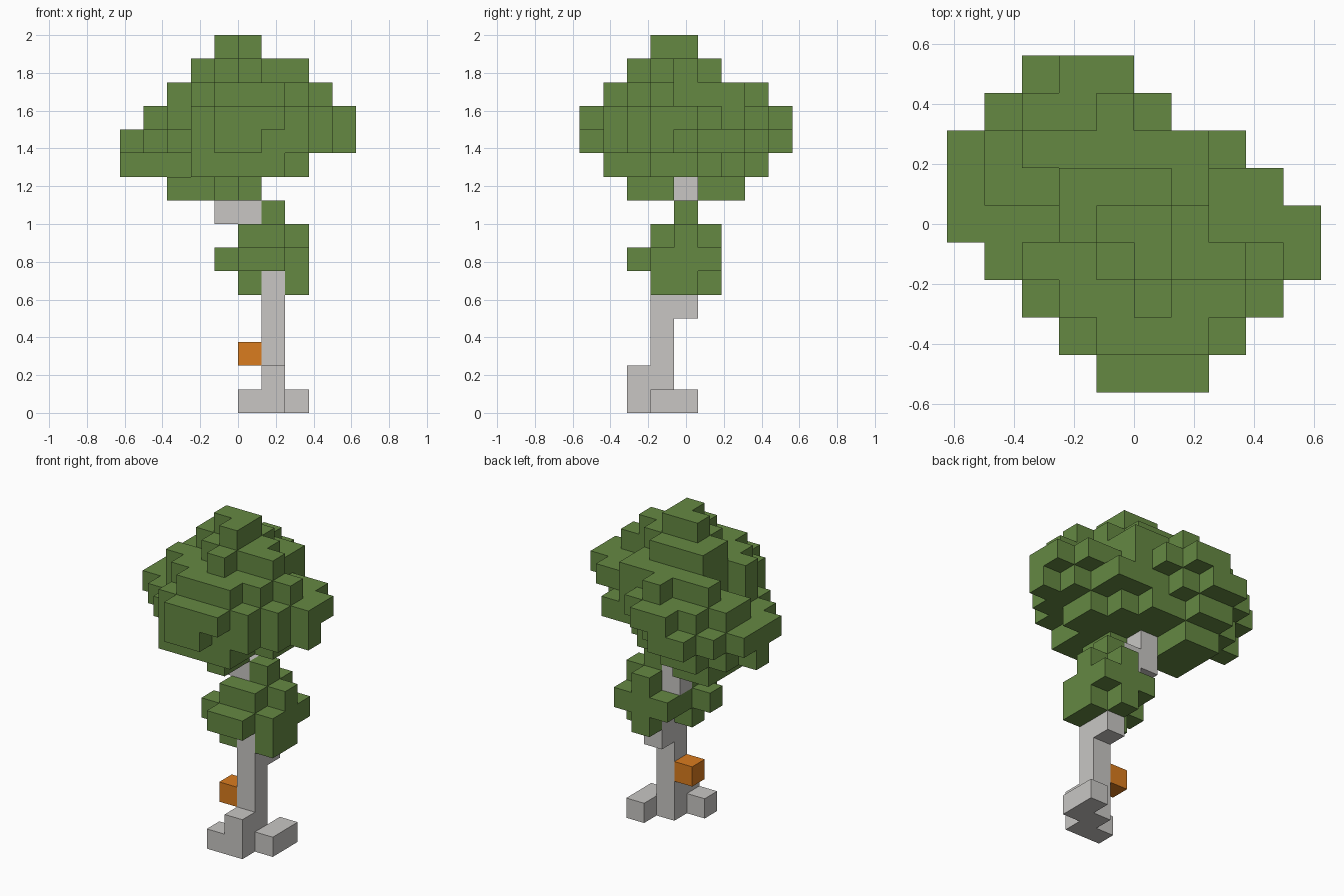
import bpy
import bmesh
from mathutils import Vector

cube = bpy.data.objects.get("Cube")
if cube:
    bpy.data.objects.remove(cube, do_unlink=True)

CELL = 0.125
ORIGIN = Vector((-5, -4.5, 0))


def make_material(name, color):
    mat = bpy.data.materials.new(name)
    mat.use_nodes = True
    mat.diffuse_color = (*color, 1)
    shader = next(n for n in mat.node_tree.nodes if n.type == "BSDF_PRINCIPLED")
    shader.inputs["Base Color"].default_value = (*color, 1)
    shader.inputs["Roughness"].default_value = 0.9
    return mat


def slab(z, first_y, spans):
    """Cells of one horizontal layer: an inclusive x span for each row from front to back."""
    return {(x, first_y + row, z)
            for row, (start, end) in enumerate(spans)
            for x in range(start, end + 1)}


def column(x, y, bottom, top):
    """Cells of an upright post, both ends included."""
    return {(x, y, z) for z in range(bottom, top + 1)}


def build_part(name, cells, solid, mat):
    """Skin the cells with flat square faces, leaving out those buried in the tree."""
    bm = bmesh.new()
    corners = {}

    def corner(point):
        key = tuple(round(c) for c in point)
        if key not in corners:
            corners[key] = bm.verts.new((Vector(key) + ORIGIN) * CELL)
        return corners[key]

    for cell in sorted(cells):
        base = Vector(cell)
        for axis in range(3):
            across = Vector([float(i == (axis + 1) % 3) for i in range(3)])
            along = Vector([float(i == (axis + 2) % 3) for i in range(3)])
            for side in (0, 1):
                step = Vector([float(i == axis) for i in range(3)])
                beyond = base + step * (1 if side else -1)
                if tuple(round(c) for c in beyond) in solid:
                    continue
                start = base + step * side
                loop = [start, start + across, start + across + along, start + along]
                if not side:
                    loop.reverse()
                bm.faces.new([corner(p) for p in loop])

    mesh = bpy.data.meshes.new(name)
    bm.to_mesh(mesh)
    bm.free()
    mesh.materials.append(mat)
    obj = bpy.data.objects.new(name, mesh)
    bpy.context.scene.collection.objects.link(obj)
    return obj


leaf_green = make_material("leaf green", (0.13, 0.25, 0.055))
bark_grey = make_material("bark grey", (0.58, 0.565, 0.55))
fungus_orange = make_material("fungus orange", (0.7, 0.2, 0.013))

# Crooked trunk, stepping back and sideways as it climbs
trunk = (column(6, 3, 0, 5) | column(6, 4, 4, 6)
         | column(5, 4, 7, 8) | column(4, 4, 8, 9))

# Roots spreading from the base
roots = column(6, 2, 0, 1) | slab(0, 2, [(5, 6), (7, 7), (7, 7)])

# Bracket fungus on the side of the trunk
fungus = column(5, 3, 2, 2)

# Lower leaf cluster wrapped round the bend
lower_leaves = (
    slab(5, 3, [(5, 7), (7, 7), (6, 6)])
    | slab(6, 2, [(5, 6), (4, 7), (5, 7), (5, 7)])
    | slab(7, 3, [(5, 6), (6, 7), (6, 6)])
    | column(6, 4, 8, 8)
)

# Crown, from the underside up to the tip
crown = (
    slab(9, 2, [(5, 5), (4, 5), (2, 3), (2, 3), (2, 3)])
    | slab(10, 1, [(3, 6), (3, 6), (3, 7), (3, 7), (0, 6), (1, 5), (2, 3)])
    | slab(11, 0, [(4, 5), (3, 7), (2, 8), (1, 9), (0, 8),
                   (0, 7), (0, 7), (1, 4), (2, 3)])
    | slab(12, 0, [(4, 6), (3, 7), (3, 8), (2, 9), (3, 9),
                   (1, 8), (1, 6), (2, 5), (3, 4)])
    | slab(13, 1, [(4, 6), (3, 7), (2, 8), (3, 6), (3, 6), (2, 6), (4, 4)])
    | slab(14, 2, [(5, 5), (4, 7), (3, 6), (3, 5)])
    | slab(15, 3, [(5, 5), (4, 5)])
)

wood = trunk | roots
lower_leaves -= wood
crown -= wood
solid = wood | fungus | lower_leaves | crown

build_part("trunk", trunk, solid, bark_grey)
build_part("roots", roots - trunk, solid, bark_grey)
build_part("bracket_fungus", fungus, solid, fungus_orange)
build_part("lower_leaves", lower_leaves, solid, leaf_green)
build_part("crown", crown, solid, leaf_green)
